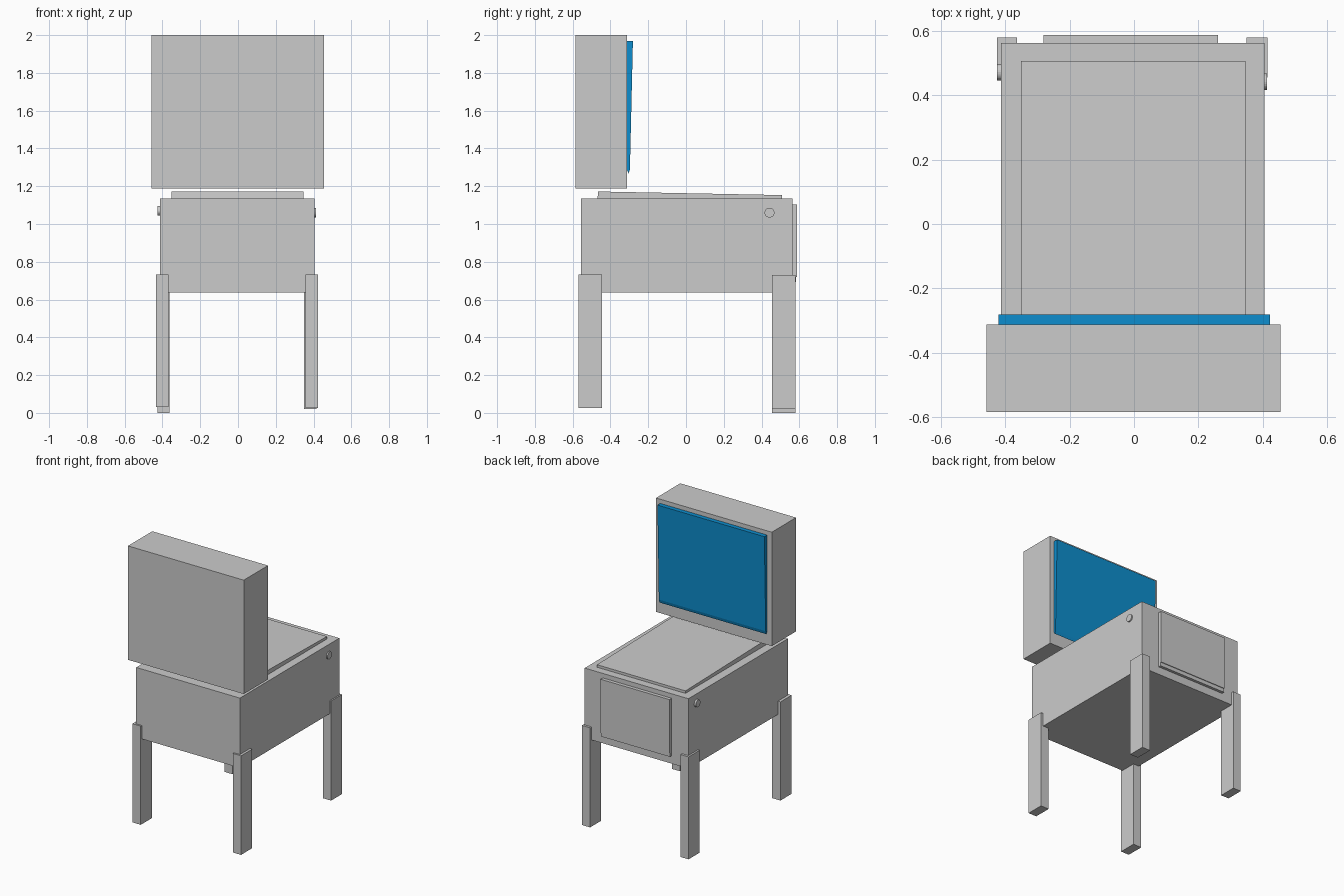
import bpy, bmesh, math

if "Cube" in bpy.data.objects:
    bpy.data.objects.remove(bpy.data.objects["Cube"])


def prism(name, profile, x0, x1):
    """Extrude a (y, z) outline from x0 to x1."""
    bm = bmesh.new()
    face = bm.faces.new([bm.verts.new((x0, y, z)) for y, z in profile])
    ext = bmesh.ops.extrude_face_region(bm, geom=[face])
    verts = [g for g in ext["geom"] if isinstance(g, bmesh.types.BMVert)]
    bmesh.ops.translate(bm, verts=verts, vec=(x1 - x0, 0, 0))
    bmesh.ops.recalc_face_normals(bm, faces=bm.faces)
    mesh = bpy.data.meshes.new(name)
    bm.to_mesh(mesh)
    bm.free()
    obj = bpy.data.objects.new(name, mesh)
    bpy.context.collection.objects.link(obj)
    return obj


def box(name, x, y, z):
    return prism(name, [(y[0], z[0]), (y[1], z[0]), (y[1], z[1]), (y[0], z[1])], *x)


# Main cabinet and upright display box
box("cabinet", (-0.413, 0.405), (-0.557, 0.563), (0.637, 1.135))
box("display_box", (-0.458, 0.455), (-0.585, -0.312), (1.188, 2.0))

# Sloping playfield cover
prism("playfield_cover",
      [(-0.47, 1.12), (0.507, 1.12), (0.507, 1.153), (-0.465, 1.172)], -0.351, 0.347)

# Blue screen, thinner towards the bottom
screen = prism("screen",
               [(-0.32, 1.30), (-0.303, 1.267), (-0.297, 1.29),
                (-0.281, 1.97), (-0.32, 1.97)], -0.421, 0.422)
blue = bpy.data.materials.new("screen_blue")
blue.diffuse_color = (0.004, 0.27, 0.62, 1)
blue.use_nodes = True
blue.node_tree.nodes["Principled BSDF"].inputs["Base Color"].default_value = blue.diffuse_color
screen.data.materials.append(blue)

# Door panel on the player's end, with a small step at its lower edge
prism("door_panel",
      [(0.55, 0.693), (0.583, 0.693), (0.583, 0.72), (0.588, 0.72),
       (0.588, 1.103), (0.55, 1.103)], -0.281, 0.261)

# Legs, each overlapping a cabinet corner
near_y, far_y = (-0.57, -0.444), (0.456, 0.58)
for name, x, y, z in (
    ("left_display_leg", (-0.434, -0.368), near_y, (0.03, 0.733)),
    ("right_display_leg", (0.358, 0.423), near_y, (0.027, 0.733)),
    ("left_player_leg", (-0.426, -0.363), far_y, (0.0, 0.73)),
    ("right_player_leg", (0.35, 0.415), far_y, (0.02, 0.73)),
):
    box(name, x, y, z)

# Round side buttons
for name, x0, x1, y, z in (
    ("left_button", -0.426, -0.40, 0.472, 1.07),
    ("right_button", 0.39, 0.414, 0.442, 1.06),
):
    ring = [(y + 0.026 * math.cos(i * math.tau / 24),
             z + 0.026 * math.sin(i * math.tau / 24)) for i in range(24)]
    prism(name, ring, x0, x1)
